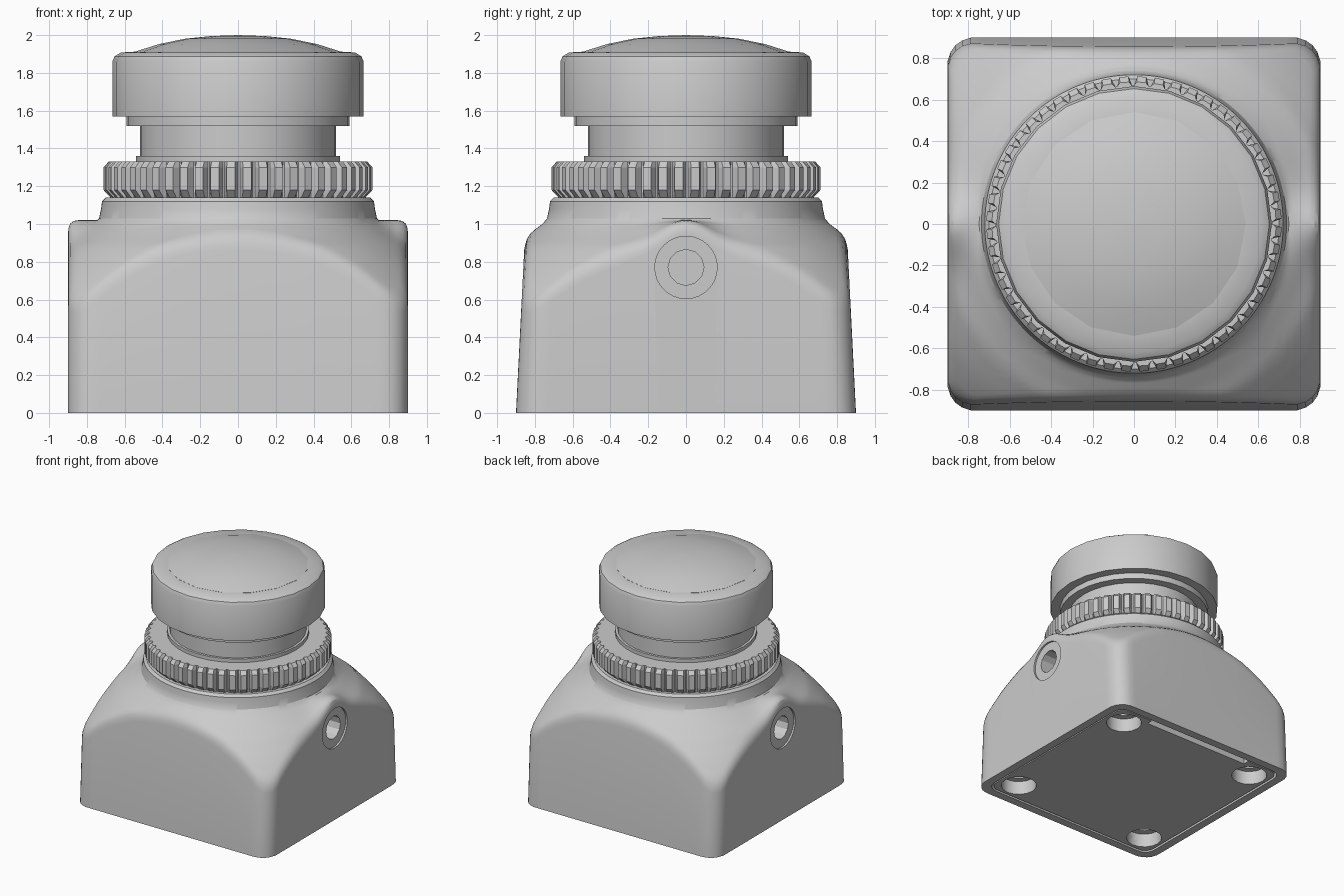
import bpy, bmesh, math
from mathutils import Matrix, Vector

if "Cube" in bpy.data.objects:
    bpy.data.objects.remove(bpy.data.objects["Cube"])

grey = bpy.data.materials.new("plain_grey")
grey.use_nodes = True
grey.diffuse_color = (0.6, 0.6, 0.6, 1)
grey.node_tree.nodes["Principled BSDF"].inputs["Base Color"].default_value = (0.6, 0.6, 0.6, 1)


def loft(name, rings):
    """Closed solid from a stack of equal-length point rings."""
    bm = bmesh.new()
    loops = [[bm.verts.new(p) for p in ring] for ring in rings]
    for a, b in zip(loops, loops[1:]):
        for i in range(len(a)):
            j = (i + 1) % len(a)
            bm.faces.new((a[i], a[j], b[j], b[i]))
    bm.faces.new(loops[0][::-1])
    bm.faces.new(loops[-1])
    bmesh.ops.remove_doubles(bm, verts=bm.verts, dist=1e-5)
    bmesh.ops.recalc_face_normals(bm, faces=bm.faces)
    mesh = bpy.data.meshes.new(name)
    bm.to_mesh(mesh)
    bm.free()
    mesh.materials.append(grey)
    obj = bpy.data.objects.new(name, mesh)
    bpy.context.collection.objects.link(obj)
    return obj


def circle(r, z, n):
    return [(r * math.cos(math.tau * i / n), r * math.sin(math.tau * i / n), z) for i in range(n)]


def lathe(name, profile, n):
    return loft(name, [circle(r, z, n) for r, z in profile])


def square_radius(t, half, corner):
    """Distance from the centre to a rounded square at angle t."""
    c, s = sorted((abs(math.cos(t)), abs(math.sin(t))), reverse=True)
    m = half - corner
    if half * s / c <= m:
        return half / c
    k = m * (c + s)
    return k + math.sqrt(k * k - 2 * m * m + corner * corner)


def rounded_square(half, corner, z, n=192):
    out = []
    for i in range(n):
        t = math.tau * i / n
        r = square_radius(t, half, corner)
        out.append((r * math.cos(t), r * math.sin(t), z))
    return out


def activate(obj):
    bpy.ops.object.select_all(action='DESELECT')
    obj.select_set(True)
    bpy.context.view_layer.objects.active = obj


def cut(obj, cutter):
    cutter.hide_render = True
    mod = obj.modifiers.new("cut", 'BOOLEAN')
    mod.operation, mod.solver, mod.object = 'DIFFERENCE', 'EXACT', cutter
    activate(obj)
    bpy.ops.object.modifier_apply(modifier=mod.name)
    bpy.data.objects.remove(cutter)


def smooth(obj, angle=30):
    activate(obj)
    bpy.ops.object.shade_smooth_by_angle(angle=math.radians(angle))


# Body: tapered square walls under a sloping shoulder with two side bosses
SHOULDER = [(0.735, 1.03), (0.76, 1.0), (0.85, 0.935), (0.935, 0.88), (1.055, 0.765), (1.2, 0.6), (1.4, 0.38)]


def height(x, y):
    r = math.hypot(x, y)
    z = SHOULDER[0][1]
    for (r0, z0), (r1, z1) in zip(SHOULDER, SHOULDER[1:]):
        if r0 <= r <= r1:
            z = z0 + (z1 - z0) * (r - r0) / (r1 - r0)
    if abs(x) > abs(y):
        z += max(0, 1.02 - z) * math.exp(-(y / 0.16) ** 2)
    return z


def taper(z):
    return 1 - 0.056 * z


columns = []
for x, y, _ in rounded_square(0.9, 0.13, 0):
    top = height(x, y * 0.955)
    edge = Vector((x, y * taper(top)))
    top = height(*edge)
    inward = -edge.normalized()
    span = edge.length
    col = [(x, y, 0), (x, y * taper(top - 0.07), top - 0.07)]
    for inset, drop in ((0.003, 0.04), (0.012, 0.018), (0.03, 0.004)):
        p = edge + inward * inset
        col.append((p.x, p.y, height(*p) - drop))
    for k in range(11):
        p = edge + inward * (0.055 + (span - 0.055 - 0.736) * k / 10)
        col.append((p.x, p.y, height(*p)))
    for r, z in ((0.725, 1.08), (0.72, 1.12), (0.7, 1.14)):
        p = -inward * r
        col.append((p.x, p.y, z))
    columns.append(col)
body = loft("body", list(zip(*columns)))

# Side screw sockets with a shallow seat
for side in (1, -1):
    for r, depth, n in ((0.165, 0.015, 32), (0.095, 0.25, 12)):
        tool = lathe("socket_cutter", [(r, -depth), (r, 0.1)], n)
        tool.data.transform(Matrix.Translation((0.9 * side, 0, 0.77))
                            @ Matrix.Rotation(side * math.pi / 2, 4, 'Y'))
        cut(body, tool)

# Underside opening, base plate and corner screw holes
cut(body, loft("opening_cutter", [rounded_square(0.83, 0.09, z) for z in (-0.1, 0.06)]))
plate = loft("base_plate", [rounded_square(0.815, 0.08, z) for z in (0.004, 0.06)])
slot = [(-0.5, 0.765), (0.5, 0.765), (0.5, 0.9), (-0.5, 0.9)]
cut(plate, loft("slot_cutter", [[(x, y, z) for x, y in slot] for z in (-0.1, 0.2)]))
for sx in (1, -1):
    for sy in (1, -1):
        for target, r, depth in ((plate, 0.14, 0.2), (body, 0.14, 0.12), (body, 0.085, 0.25)):
            tool = lathe("screw_cutter", [(r, -0.1), (r, depth)], 16)
            tool.data.transform(Matrix.Translation((0.65 * sx, 0.65 * sy, 0)))
            cut(target, tool)
smooth(body, 28)
smooth(plate)

# Knurled locking ring with chamfered teeth
TEETH = 52
rings = []
for z, outer in ((1.14, 0.675), (1.18, 0.712), (1.3, 0.712), (1.33, 0.685)):
    ring = []
    for i in range(TEETH):
        for f, r in ((0.0, 0.668), (0.12, 0.668), (0.3, outer), (0.82, outer)):
            t = math.tau * (i + f) / TEETH
            ring.append((r * math.cos(t), r * math.sin(t), z))
    rings.append(ring)
loft("locking_ring", rings)

# Lens barrel, collar and head
smooth(lathe("lens_flange", [(0.54, 1.32), (0.54, 1.36)], 32))
smooth(lathe("lens_neck", [(0.52, 1.34), (0.52, 1.54)], 32))
smooth(lathe("lens_collar", [(0.59, 1.52), (0.59, 1.58)], 32))
smooth(lathe("lens_head", [(0.665, 1.57), (0.665, 1.86), (0.653, 1.888), (0.62, 1.908), (0.5, 1.915)], 24))
smooth(lathe("front_glass", [(0.54, 1.9), (0.54, 1.914), (0.42, 1.952), (0.28, 1.981), (0.14, 1.995),
                             (0.001, 2.0)], 16))
